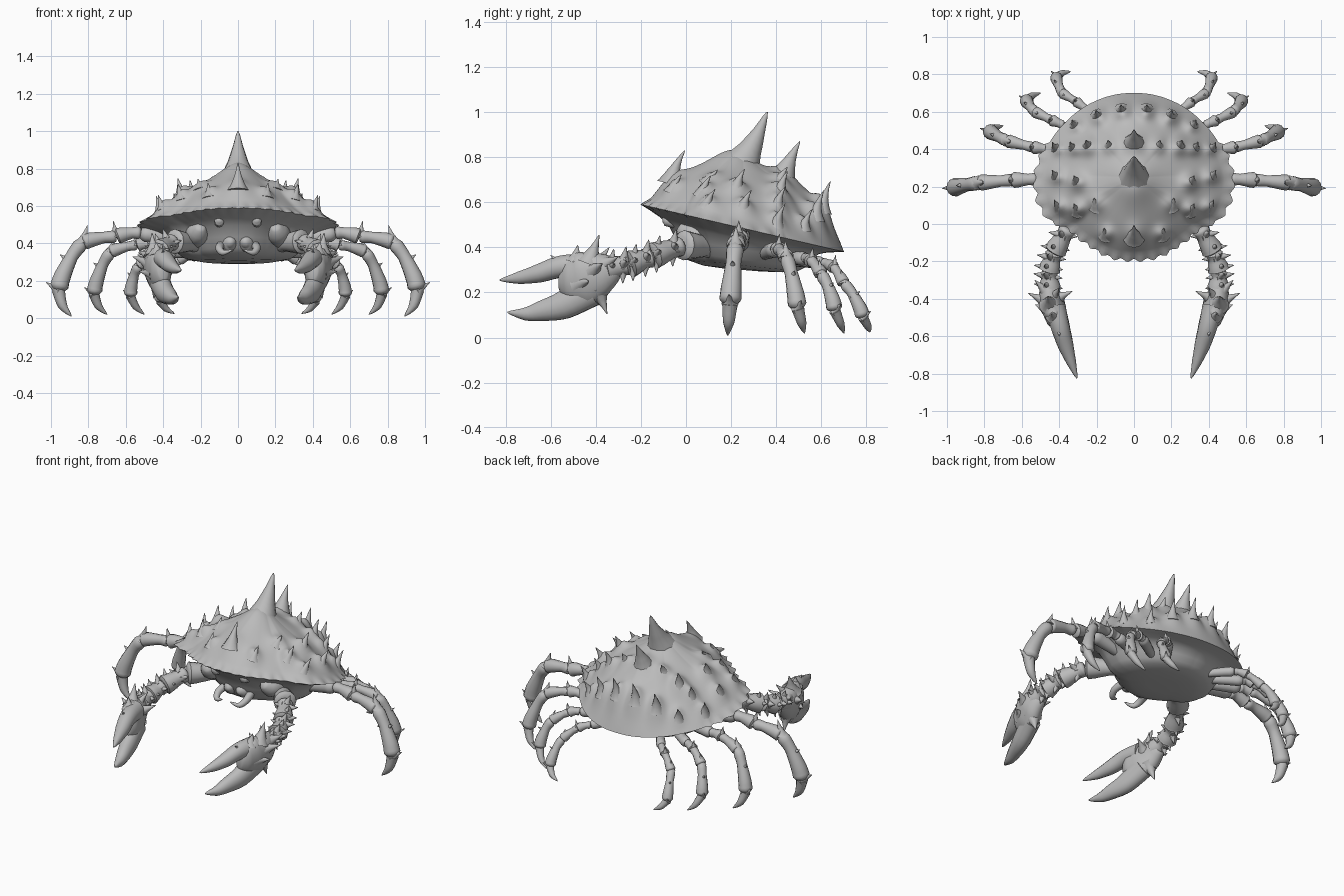
import bpy, bmesh, math
from mathutils import Vector as V

grey = bpy.data.materials.new("shell grey")
grey.diffuse_color = (0.5, 0.5, 0.5, 1)


def finish(name, bm):
    bmesh.ops.recalc_face_normals(bm, faces=bm.faces)
    me = bpy.data.meshes.new(name)
    bm.to_mesh(me)
    bm.free()
    me.materials.append(grey)
    ob = bpy.data.objects.new(name, me)
    bpy.context.collection.objects.link(ob)
    bpy.ops.object.select_all(action='DESELECT')
    ob.select_set(True)
    bpy.context.view_layer.objects.active = ob
    bpy.ops.object.shade_smooth_by_angle(angle=math.radians(50))
    return ob


def catmull(a, b, c, d, t):
    return 0.5 * (2 * b + (c - a) * t + (2 * a - 5 * b + 4 * c - d) * t * t
                  + (3 * b - a - 3 * c + d) * t ** 3)


def tube(bm, pts, radii, n=12, sub=4):
    """Smooth tapered tube; a radius is a number or (width, height)."""
    P = [V(p) for p in pts]
    R = [V(r) if isinstance(r, tuple) else V((r, r)) for r in radii]
    path = []
    for i in range(len(P) - 1):
        ids = [max(i - 1, 0), i, i + 1, min(i + 2, len(P) - 1)]
        for k in range(sub):
            t = k / sub
            path.append((catmull(*[P[j] for j in ids], t), R[i].lerp(R[i + 1], t)))
    path.append((P[-1], R[-1]))
    side, rings = None, []
    for i, (p, r) in enumerate(path):
        d = (path[min(i + 1, len(path) - 1)][0] - path[max(i - 1, 0)][0]).normalized()
        if side is None:
            side = d.cross(V((0, 0, 1)) if abs(d.z) < 0.95 else V((1, 0, 0)))
        side = (side - d * side.dot(d)).normalized()
        up = side.cross(d)
        rings.append([bm.verts.new(p + side * r.x * math.cos(a) + up * r.y * math.sin(a))
                      for a in (2 * math.pi * k / n for k in range(n))])
    for a, b in zip(rings, rings[1:]):
        for k in range(n):
            bm.faces.new((a[k], a[(k + 1) % n], b[(k + 1) % n], b[k]))
    bm.faces.new(rings[0])
    bm.faces.new(rings[-1])


def spike(bm, base, tip, r, bend=(0, 0, 0)):
    """Flared thorn, bowed by bend."""
    b, t = V(base), V(tip)
    f = (0, 0.25, 0.5, 0.75, 1)
    tube(bm, [b.lerp(t, u) + V(bend) * 4 * u * (1 - u) for u in f],
         [r * w for w in (1, 0.62, 0.36, 0.18, 0.02)], 10, 3)


def segment(bm, a, b, r, bow=(0, 0, 0)):
    """Limb segment with swollen, pinched ends."""
    a, b = V(a), V(b)
    f = (0, 0.1, 0.35, 0.75, 0.93, 1)
    tube(bm, [a.lerp(b, u) + V(bow) * 4 * u * (1 - u) for u in f],
         [r * w for w in (0.6, 0.85, 0.75, 1.0, 1.08, 0.65)], 12, 3)


def mirrored(name, bm):
    ob = finish(name, bm)
    m = ob.modifiers.new("mirror", 'MIRROR')
    m.use_mirror_merge = False


# Shell: a lopsided dome over a tilted rim; angle 0 is the front, pi the back
CY = 0.25
HALF = [(0, -0.185), (0.12, -0.17), (0.23, -0.11), (0.34, -0.02), (0.45, 0.03), (0.505, 0.12),
        (0.52, 0.25), (0.465, 0.41), (0.36, 0.55), (0.2, 0.66), (0, 0.7)]
POLAR = [(math.atan2(x, CY - y), math.hypot(x, y - CY)) for x, y in HALF]
# Paired thorns: x, y, height, radius
THORNS = [(0.15, -0.06, 0.08, 0.045), (0.30, 0.07, 0.09, 0.045), (0.40, 0.09, 0.08, 0.04),
          (0.20, 0.10, 0.06, 0.05), (0.30, 0.22, 0.10, 0.05), (0.41, 0.25, 0.09, 0.045),
          (0.13, 0.41, 0.08, 0.05), (0.24, 0.41, 0.12, 0.055), (0.32, 0.40, 0.10, 0.045),
          (0.41, 0.40, 0.10, 0.04), (0.065, 0.60, 0.14, 0.05), (0.19, 0.57, 0.13, 0.05),
          (0.31, 0.52, 0.09, 0.04)]


def lerp_table(tab, a):
    for (a0, v0), (a1, v1) in zip(tab, tab[1:]):
        if a <= a1:
            return v0 + (v1 - v0) * (a - a0) / (a1 - a0)
    return tab[-1][1]


def rim(y):
    return 0.59 - 0.233 * (y + 0.2)


def dome(a, t):
    p = lerp_table([(0, 2.1), (1.0, 1.7), (1.6, 1.65), (2.4, 2.3), (math.pi, 4)], abs(a))
    return 0.28 * (1 - t ** p)


def swell(x, y):
    """Mounds the shell up under each thorn."""
    s = 0.06 * math.exp(-(x * x + (y - 0.22) ** 2) / 0.012)
    s += 0.04 * math.exp(-(x * x + (y - 0.43) ** 2) / 0.0035)
    s += 0.03 * math.exp(-(x * x + (y + 0.06) ** 2) / 0.0035)
    for tx, ty, h, r in THORNS:
        s += 0.48 * h * math.exp(-((abs(x) - tx) ** 2 + (y - ty - 0.006) ** 2) / (r * 0.9) ** 2)
    return s


def on_shell(x, y, sink=0.012):
    a = math.atan2(x, CY - y)
    t = min(1, math.hypot(x, y - CY) / lerp_table(POLAR, abs(a)))
    return V((x, y, rim(y) + dome(a, t) - sink))


N = 192
TOP = [0.02 + 0.0285 * i for i in range(34)] + [0.98]
UNDER = [(0.94, 0.012), (0.84, 0.028), (0.75, 0.05), (0.68, 0.095), (0.62, 0.14), (0.55, 0.165),
         (0.4, 0.18), (0.2, 0.185)]
bm = bmesh.new()


def shell_ring(t, under=None):
    ring = []
    for k in range(N):
        a = -math.pi + 2 * math.pi * k / N
        r = lerp_table(POLAR, abs(a)) * t
        if t > 0.93 and abs(a) < 1.95:              # saw-toothed edge
            saw = (abs(a) * 6.4) % 1
            r *= 1 + 0.05 * (1 - abs(2 * saw - 1)) * (t - 0.93) / 0.07
        x, y = r * math.sin(a), CY - r * math.cos(a)
        if under is None:
            z = rim(y) + dome(a, t) + swell(x, y) * min(1, (1 - t) * 8)
        else:                                       # belly, deeper in front
            z = rim(y) - under * (1 + 0.22 * t * math.cos(a) / 0.6)
        ring.append(bm.verts.new((x, y, z)))
    return ring


rings = [shell_ring(t) for t in TOP] + [shell_ring(1.0)] + [shell_ring(t, d) for t, d in UNDER]
for a, b in zip(rings, rings[1:]):
    for k in range(N):
        bm.faces.new((a[k], a[(k + 1) % N], b[(k + 1) % N], b[k]))
bm.faces.new(rings[0])
bm.faces.new(rings[-1])
finish("shell", bm)

# Centre spines
bm = bmesh.new()
spike(bm, (0, 0.185, 0.67), (0, 0.36, 1.0), 0.155, (0, 0.012, 0))
spike(bm, (0, 0.42, 0.69), (0, 0.505, 0.87), 0.075, (0, 0, 0.01))
spike(bm, on_shell(0, -0.07), (0, -0.005, 0.83), 0.06, (0, -0.008, 0))
finish("centre_spines", bm)

# Paired thorns
bm = bmesh.new()
for x, y, h, r in THORNS:
    b = on_shell(x, y)
    spike(bm, b, b + V((x * 0.07, 0.04, h)), r * 0.95, (0, -0.006, 0))
mirrored("shell_thorns", bm)

# Walking legs: joints from body to tip, thickness
LEGS = [([(0.12, 0.25, 0.35), (0.52, 0.24, 0.455), (0.65, 0.235, 0.435), (0.83, 0.22, 0.405),
          (0.96, 0.195, 0.15), (0.89, 0.185, 0.01)], 0.042),
        ([(0.10, 0.29, 0.34), (0.46, 0.40, 0.39), (0.54, 0.41, 0.39), (0.68, 0.445, 0.355),
          (0.77, 0.495, 0.13), (0.70, 0.525, 0.02)], 0.035),
        ([(0.08, 0.33, 0.335), (0.38, 0.53, 0.35), (0.44, 0.555, 0.34), (0.53, 0.60, 0.28),
          (0.575, 0.66, 0.12), (0.50, 0.70, 0.02)], 0.031),
        ([(0.06, 0.36, 0.335), (0.25, 0.61, 0.33), (0.31, 0.655, 0.31), (0.385, 0.70, 0.24),
          (0.415, 0.785, 0.09), (0.34, 0.815, 0.025)], 0.028)]
for i, (j, r) in enumerate(LEGS):
    bm = bmesh.new()
    P = [V(p) for p in j]
    out = V((P[4].x - P[0].x, P[4].y - P[0].y, 0)).normalized()
    up = V((0, 0, 1))
    for k in range(4):
        bow = (out + up) * r * 0.35 if k == 3 else up * r * 0.2
        segment(bm, P[k], P[k + 1], r * (1.1 if k == 3 else 0.95), bow)
    # hooked toe
    tube(bm, [P[4], P[4].lerp(P[5], 0.5) + (out - up) * r * 0.3, P[5]], [r * 0.85, r * 0.6, 0.002])
    # thorns on the joints
    spike(bm, P[2], P[2] + up * r * 2.0 + out * r * 0.4, r * 0.85)
    spike(bm, P[3], P[3] + up * r * 2.2 - out * r * 0.6, r * 0.95)
    m = P[3].lerp(P[4], 0.4) + out * r * 0.4
    spike(bm, m, m + out * r * 1.3 + up * r * 0.9, r * 0.85)
    spike(bm, P[4], P[4] + out * r * 1.6 + up * r * 1.0, r * 0.9)
    mirrored("leg_%d" % (i + 1), bm)

# Claw arms
bm = bmesh.new()
ARM = [V(p) for p in [(0.20, 0.14, 0.40), (0.35, -0.02, 0.41), (0.425, -0.15, 0.36),
                      (0.455, -0.25, 0.325), (0.45, -0.35, 0.305)]]
for a, b, r in zip(ARM, ARM[1:], (0.062, 0.056, 0.056, 0.056)):
    segment(bm, a, b, r)
for k in (1, 2, 3):
    for f in (0.3, 0.85):
        p = ARM[k].lerp(ARM[k + 1], f)
        for d in [(0.03, 0.015, 0.085), (0.085, 0.015, 0.02), (0.02, 0.0, -0.08), (-0.07, -0.01, 0.02)]:
            spike(bm, p, p + V(d), 0.046)
mirrored("claw_arm", bm)

# Palm, two fingers and palm thorns
bm = bmesh.new()
tube(bm, [(0.45, -0.31, 0.31), (0.45, -0.38, 0.285), (0.43, -0.45, 0.26), (0.41, -0.52, 0.25), (0.40, -0.56, 0.25)],
     [(0.04, 0.05), (0.06, 0.10), (0.065, 0.128), (0.055, 0.10), (0.025, 0.04)], 16)
tube(bm, [(0.42, -0.44, 0.31), (0.395, -0.55, 0.315), (0.365, -0.65, 0.285), (0.335, -0.74, 0.265),
          (0.305, -0.825, 0.255)],
     [(0.055, 0.065), (0.05, 0.05), (0.042, 0.042), (0.026, 0.028), 0.003], 14)
tube(bm, [(0.425, -0.42, 0.21), (0.395, -0.54, 0.145), (0.365, -0.64, 0.118), (0.345, -0.71, 0.105),
          (0.32, -0.79, 0.112)],
     [(0.055, 0.075), (0.05, 0.064), (0.04, 0.046), (0.028, 0.03), 0.003], 14)
for b, t, r in [((0.45, -0.43, 0.33), (0.46, -0.385, 0.455), 0.06), ((0.43, -0.49, 0.34), (0.44, -0.48, 0.41), 0.045),
                ((0.46, -0.37, 0.32), (0.53, -0.30, 0.36), 0.05), ((0.46, -0.42, 0.29), (0.565, -0.37, 0.33), 0.055),
                ((0.45, -0.47, 0.24), (0.53, -0.43, 0.25), 0.05), ((0.44, -0.39, 0.21), (0.45, -0.35, 0.105), 0.055),
                ((0.42, -0.40, 0.29), (0.33, -0.36, 0.34), 0.05), ((0.40, -0.56, 0.33), (0.40, -0.60, 0.365), 0.03),
                ((0.44, -0.40, 0.32), (0.40, -0.34, 0.40), 0.045)]:
    spike(bm, b, t, r)
mirrored("claw", bm)

# Face: cheeks, mouth plates, eye knobs, feelers
bm = bmesh.new()
tube(bm, [(0.05, 0.12, 0.38), (0.05, 0.02, 0.40), (0.04, -0.03, 0.40), (0.035, -0.05, 0.39)],
     [(0.05, 0.06), (0.045, 0.055), (0.035, 0.04), (0.01, 0.012)])
tube(bm, [(0.08, 0.04, 0.40), (0.10, -0.05, 0.375), (0.08, -0.10, 0.35), (0.03, -0.12, 0.365)],
     [0.026, 0.022, 0.016, 0.003])
tube(bm, [(0.10, 0.05, 0.49), (0.10, -0.05, 0.51), (0.10, -0.09, 0.52), (0.10, -0.105, 0.52)],
     [0.03, 0.025, 0.026, 0.008])
tube(bm, [(0.23, 0.12, 0.43), (0.21, 0.02, 0.46), (0.20, -0.03, 0.49)], [0.07, 0.06, 0.02])
mirrored("face", bm)
